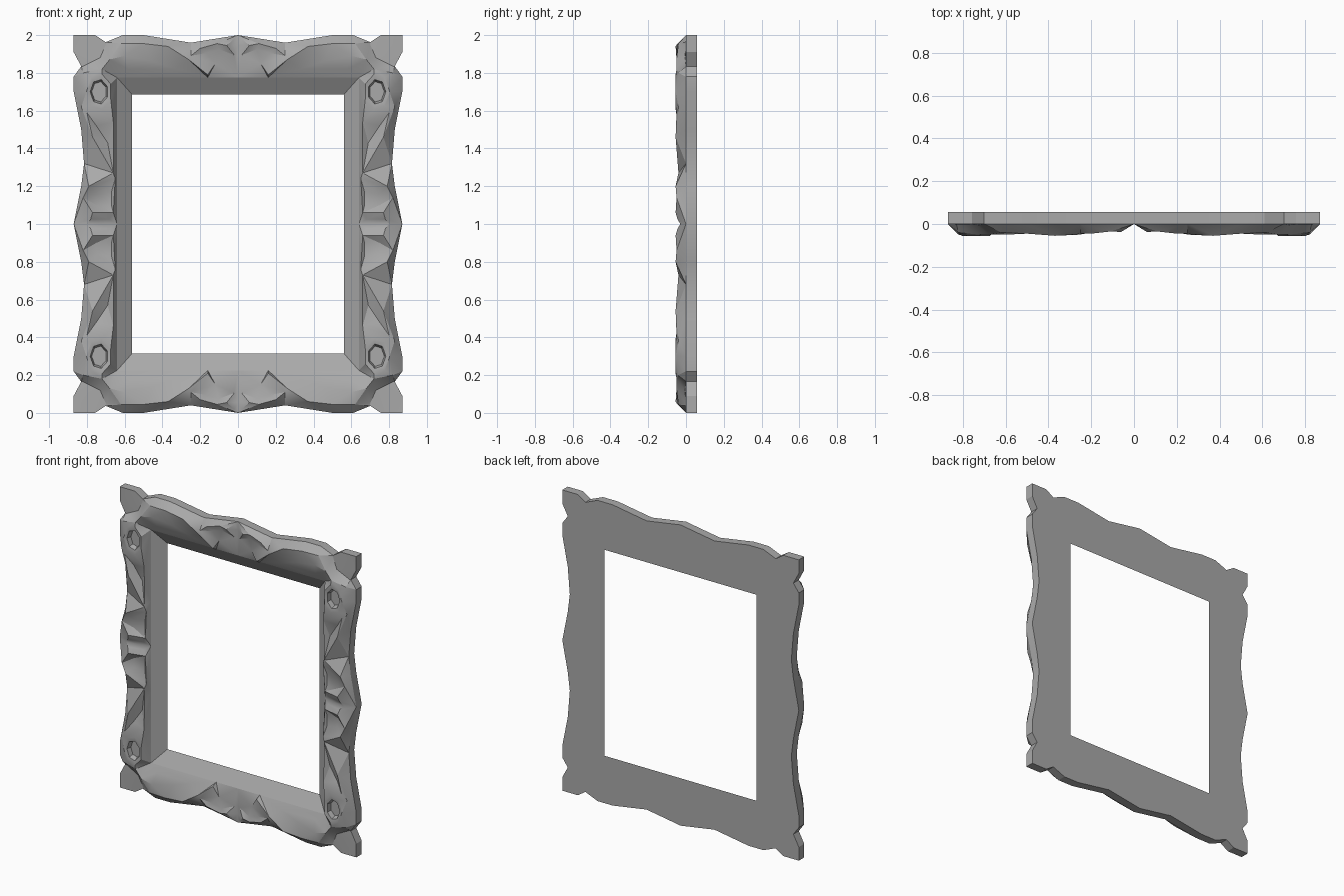
import bpy
import bmesh
from math import sin, cos, tau, radians
from mathutils import Vector
from mathutils.geometry import delaunay_2d_cdt

BACK = .057     # rear plane of the board; the board's front is y = 0
OPEN_X, OPEN_Z = .56, .685

if "Cube" in bpy.data.objects:
    bpy.data.objects.remove(bpy.data.objects["Cube"])

grey = bpy.data.materials.new("plain_grey")
grey.use_nodes = True
colour = (.4, .4, .4, 1)
grey.diffuse_color = colour
grey.node_tree.nodes["Principled BSDF"].inputs["Base Color"].default_value = colour


def finish(name, bm, angle):
    """Turn a quarter into a whole part, mirrored left-right and top-bottom."""
    mesh = bpy.data.meshes.new(name)
    bm.to_mesh(mesh)
    bm.free()
    mesh.materials.append(grey)
    obj = bpy.data.objects.new(name, mesh)
    bpy.context.collection.objects.link(obj)
    obj.location.z = 1
    mirror = obj.modifiers.new("quarters", 'MIRROR')
    mirror.use_axis = (True, False, True)
    mirror.merge_threshold = .0005
    bpy.ops.object.select_all(action='DESELECT')
    obj.select_set(True)
    bpy.context.view_layer.objects.active = obj
    bpy.ops.object.shade_smooth_by_angle(angle=radians(angle))
    return obj


def sheet(bm, boundary, creases, towards):
    """Triangulate a closed boundary of (x, z, height) with crease lines inside it."""
    points, edges = [], []
    for line, closed in [(boundary, True)] + creases:
        start = len(points)
        points += line
        edges += [(start + i, start + i + 1) for i in range(len(line) - 1)]
        if closed:
            edges.append((len(points) - 1, start))
    flat = [Vector(p[:2]) for p in points]
    verts, _, faces, origin, _, _ = delaunay_2d_cdt(flat, edges, [], 1, 1e-5)
    made = []
    for v, src in zip(verts, origin):
        height = points[src[0]][2] if src else .03
        made.append(bm.verts.new((v.x, -height, v.y)))
    for f in faces:
        face = bm.faces.new([made[i] for i in f])
        face.normal_update()
        if face.normal.y * towards < 0:
            face.normal_flip()


def band(bm, near, far):
    """Join two rows of points with quads."""
    rows = [[bm.verts.new(p) for p in row] for row in (near, far)]
    for i in range(len(near) - 1):
        bm.faces.new((rows[0][i], rows[0][i + 1], rows[1][i + 1], rows[1][i]))


# Wavy outline of one quarter, from top centre round the corner to mid side
outline = [(0, 1), (.25, .96), (.5, 1), (.61, 1), (.7, .963), (.757, 1),
           (.87, 1), (.87, .91), (.83, .835), (.87, .78), (.87, .7),
           (.83, .5), (.815, .32), (.83, .2), (.87, 0)]
lip = [(.64, 0), (.64, .3), (.64, .775), (.16, .775), (0, .775)]
opening = [(min(x, OPEN_X), min(z, OPEN_Z)) for x, z in lip]


def level(row, height):
    return [(x, z, height) for x, z in row]


def at(row, y):
    return [(x, y, z) for x, z in row]


# Flat backing board: rear face and outer edge
bm = bmesh.new()
sheet(bm, level(outline + opening, -BACK), [], 1)
band(bm, at(outline, 0), at(outline, BACK))
finish("backing_board", bm, 20)

# Sloping inner edge round the opening
bm = bmesh.new()
band(bm, at(lip, 0), at(opening, BACK))
finish("inner_bevel", bm, 20)

# Carved front
side_axis = [(.8, 0, .03), (.72, 0, .02)]
top_axis = [(0, .89, 0), (0, .945, 0)]
boundary = level(outline, 0) + side_axis + level(lip, 0) + top_axis

# Long scooped leaf along the rail
scoop = [(.62, .955, .04), (.5, .955, .045), (.37, .94, .055), (.26, .87, .05), (.16, .79, .035)]
hollow = [(.58, .82, .02), (.45, .86, .03), (.33, .82, .02)]
# Fan and star at the centre of the rail
fan = [(.12, .85, .03), (.25, .89, .045), (.17, .905, .03), (.2, .93, .045), (.1, .925, .025),
       (.11, .955, .035)]
star = [(.02, .895, .01), (.06, .945, .037), (.02, .98, .01)]
# Corner swell, with the flat corner tab left outside it
corner = [(.6, .89, .05), (.68, .87, .05), (.72, .82, .05), (.82, .8, .04)]
tab = [(.7, .95, 0), (.73, .88, .005), (.82, .835, 0)]
# Pointed leaf down the stile
leaf = [(.83, .62, .04), (.77, .46, .055), (.66, .27, .04)]
blade = [(.8, .59, .05), (.66, .54, .045), (.66, .4, .04)]
vein = [(.75, .52, .025), (.69, .43, .02)]
# Curl at the middle of the stile
curl = [(.65, .24, .035), (.79, .2, .055), (.82, .14, .05), (.77, .06, .055), (.66, .06, .03)]
curl_pit = [(.67, .17, .02), (.75, .16, .02), (.75, .1, .02), (.67, .1, .02)]
bud = [(.78, .025, .045), (.68, .025, .02)]

creases = [(row, False) for row in (scoop, hollow, fan, star, corner, tab, leaf, blade,
                                    vein, curl, curl_pit, bud)]
# Hollow corner eye: raised rim, then a sunken floor
for scale, height in ((1, .055), (.7, .05), (.58, .02)):
    ring = [(.735 + .068 * scale * cos(tau * i / 7), .7 + .095 * scale * sin(tau * i / 7), height)
            for i in range(7)]
    creases.append((ring, True))

bm = bmesh.new()
sheet(bm, boundary, creases, -1)
finish("carved_relief", bm, 25)
